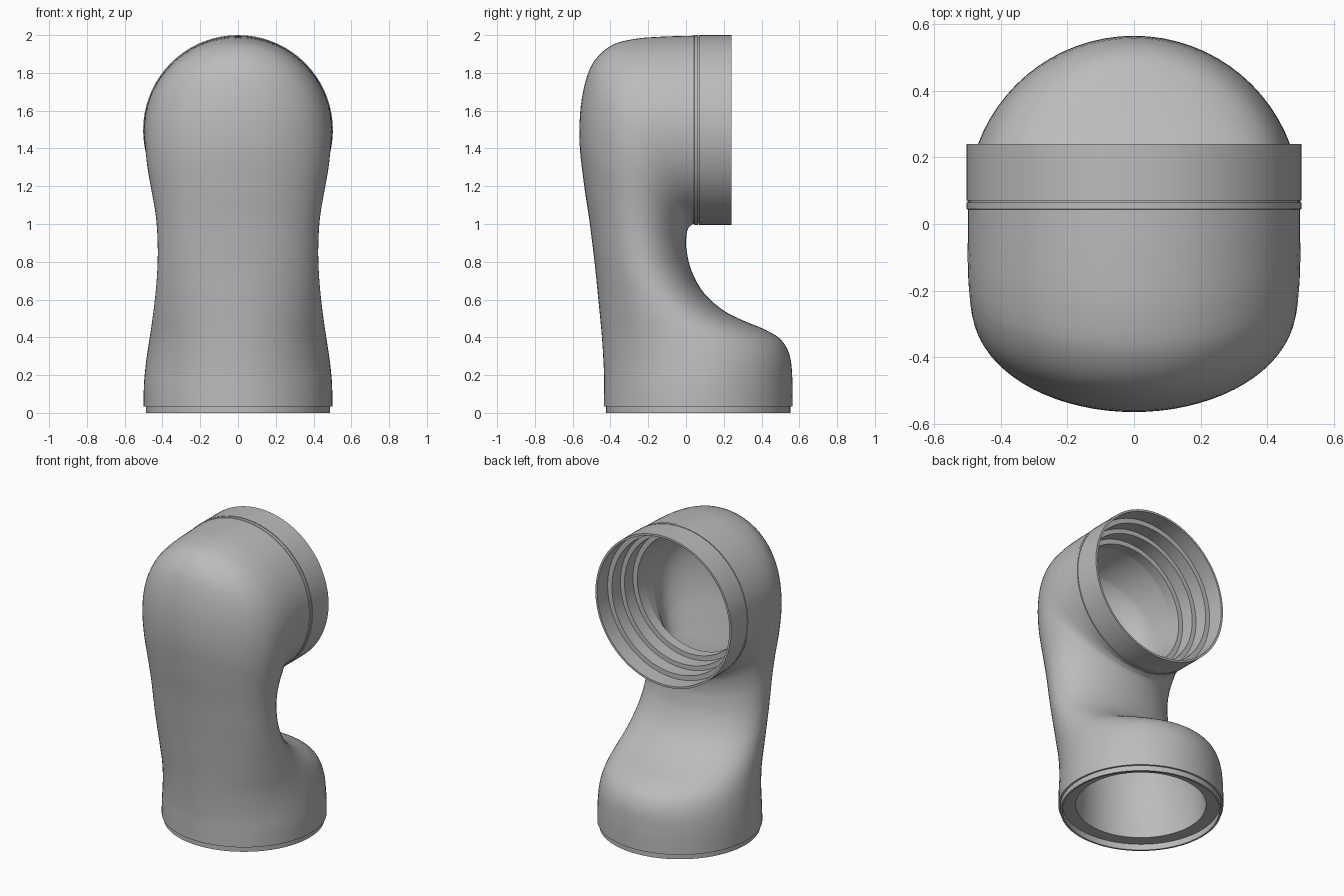
import bpy, bmesh, math
from mathutils import Vector

if "Cube" in bpy.data.objects:
    bpy.data.objects.remove(bpy.data.objects["Cube"])

SEG = 72
BASE_Y, COLLAR_Z = 0.065, 1.4975

grey = bpy.data.materials.new("plain grey")
grey.diffuse_color = (0.5, 0.5, 0.5, 1)
grey.use_nodes = True
grey.node_tree.nodes["Principled BSDF"].inputs["Base Color"].default_value = grey.diffuse_color


def finish(name, rings):
    """Bridge consecutive rings of points into a smooth-shaded object."""
    bm = bmesh.new()
    loops = [[bm.verts.new(p) for p in ring] for ring in rings]
    for a, b in zip(loops, loops[1:]):
        for i in range(SEG):
            j = (i + 1) % SEG
            bm.faces.new((a[i], a[j], b[j], b[i]))
    bm.normal_update()
    me = bpy.data.meshes.new(name)
    bm.to_mesh(me)
    bm.free()
    me.materials.append(grey)
    ob = bpy.data.objects.new(name, me)
    bpy.context.collection.objects.link(ob)
    bpy.ops.object.select_all(action='DESELECT')
    ob.select_set(True)
    bpy.context.view_layer.objects.active = ob
    bpy.ops.object.shade_smooth_by_angle(angle=math.radians(30))
    return ob


def ellipse(front, back, half_w):
    """Cross-section spanning two points of the side outline."""
    f, b = Vector((0, *front)), Vector((0, *back))
    mid, arm = (f + b) / 2, (f - b) / 2
    return [mid + arm * math.cos(t) + Vector((half_w * math.sin(t), 0, 0))
            for t in (2 * math.pi * i / SEG for i in range(SEG))]


def floor_ring(r, z):
    return ellipse((BASE_Y - r, z), (BASE_Y + r, z), r)


def collar_ring(r, y):
    return ellipse((y, COLLAR_Z + r), (y, COLLAR_Z - r), r)


def smooth_rows(rows, steps=5):
    """Catmull-Rom interpolation of the section table."""
    out = []
    for i in range(len(rows) - 1):
        p = [rows[max(0, min(len(rows) - 1, i + k))] for k in (-1, 0, 1, 2)]
        for s in range(steps):
            t = s / steps
            out.append([0.5 * (2 * b + (c - a) * t + (2*a - 5*b + 4*c - d) * t*t
                               + (3*b - a - 3*c + d) * t**3) for a, b, c, d in zip(*p)])
    out.append(list(rows[-1]))
    return out


# Bent pipe sections: front y, front z, back y, back z, half width
sections = smooth_rows([
    (-.435, .035, .565, .035, .50),
    (-.434, .12, .563, .18, .498),
    (-.434, .20, .550, .30, .489),
    (-.438, .29, .505, .385, .477),
    (-.445, .40, .420, .44, .464),
    (-.456, .52, .300, .49, .452),
    (-.468, .64, .195, .545, .441),
    (-.480, .76, .095, .635, .431),
    (-.494, .88, .030, .75, .425),
    (-.513, 1.03, .003, .86, .427),
    (-.540, 1.21, .001, .92, .438),
    (-.564, 1.44, .006, .96, .460),
    (-.552, 1.66, .013, .98, .480),
    (-.500, 1.84, .020, .988, .490),
    (-.400, 1.942, .026, .992, .496),
    (-.270, 1.980, .031, .996, .499),
    (-.120, 1.992, .036, .999, .499),
    (.045, 1.997, .045, .999, .499),
])
outer = [ellipse(s[:2], s[2:4], s[4]) for s in sections]
finish("bent_pipe", outer)


def inset(s, t=0.105):
    f, b = Vector(s[:2]), Vector(s[2:4])
    d = (b - f).normalized() * t
    f, b = f + d, b - d
    if s[1] > 1.1:                       # stay behind the socket seat
        b.x = min(b.x, -.105)
    return ellipse(f, b, s[4] - t)


# Hollow inside of the pipe, running from the foot to the socket
inner = [floor_ring(.395, .04), floor_ring(.395, .09)]
inner += [inset(s) for s in sections[8:71]]
inner += [collar_ring(.395, -.12)]
finish("pipe_lining", inner[::-1])

# Foot: thin lip around a recessed underside
foot = [(.395, .04), (.476, .04), (.476, 0), (.488, 0), (.488, .035), (.50, .035)]
finish("foot_rim", [floor_ring(r, z) for r, z in foot])

# Socket collar: grooved outside, thin lip, stepped seat inside
collar = [(.492, .040), (.5025, .045), (.5025, .064), (.494, .064), (.494, .070),
          (.5025, .070), (.5025, .24), (.489, .24), (.489, .13), (.457, .13),
          (.457, .04), (.427, .04), (.427, -.05), (.395, -.05), (.395, -.12)]
finish("socket_collar", [collar_ring(r, y) for r, y in collar])
